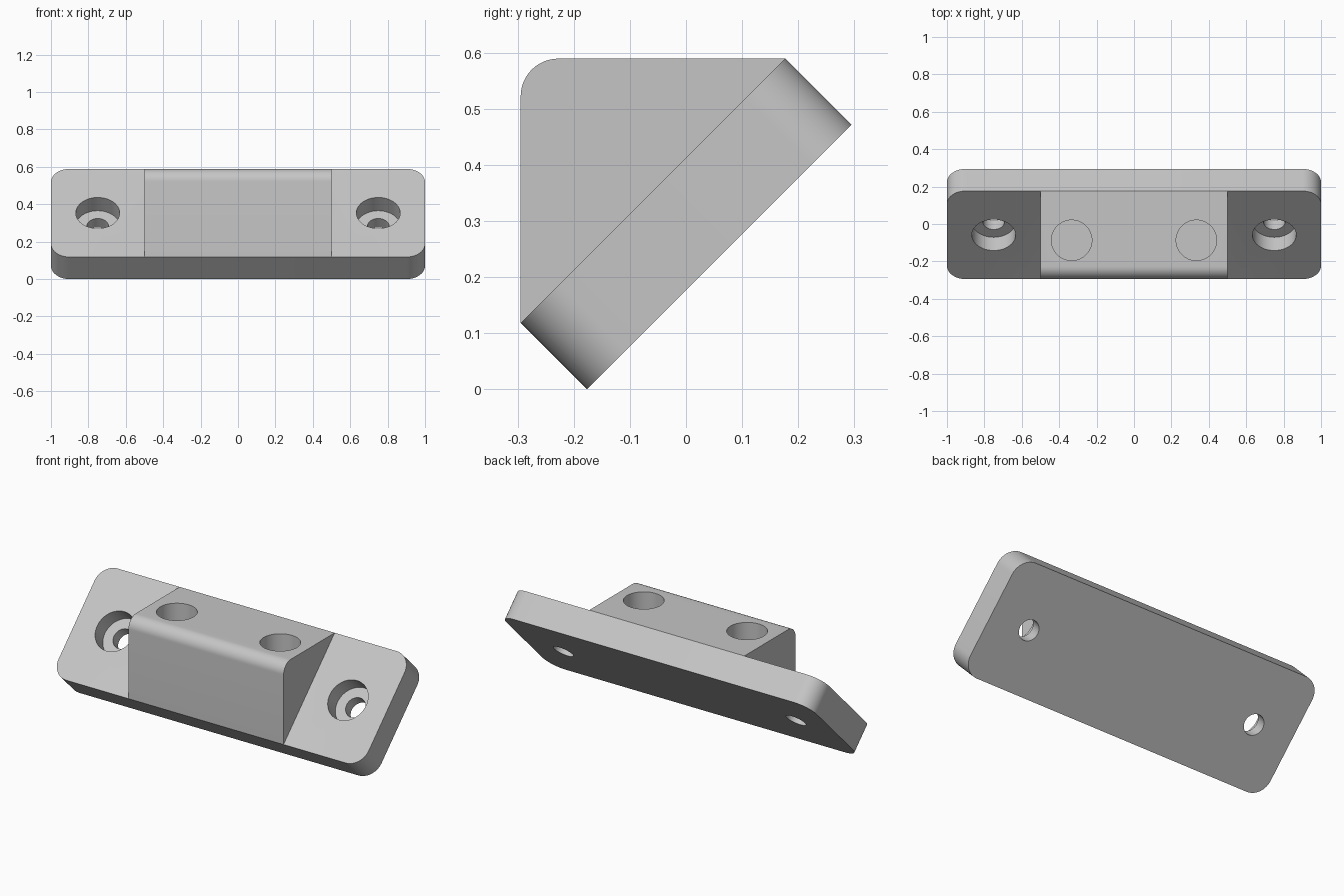
import bpy
from math import pi, cos, sin, sqrt
from mathutils import Matrix, Vector
import bmesh

if "Cube" in bpy.data.objects:
    bpy.data.objects.remove(bpy.data.objects["Cube"])

LENGTH, WIDTH, THICK = 2.0, 2 / 3, 1 / 6      # tilted plate
CORNER, FILLET = 0.1, 0.067                   # corner radii
S = sqrt(0.5)
HALF = (WIDTH + THICK) * S / 2                # half depth of the model
TOP = 2 * HALF
# plate frame: tilted 45 degrees, local z points out of the mounting face
TILT = Matrix.Translation((0, THICK * S / 2, WIDTH * S / 2)) @ Matrix.Rotation(pi / 4, 4, 'X')

grey = bpy.data.materials.new("light_grey")
grey.use_nodes = True
colour = (0.56, 0.56, 0.56, 1)
grey.diffuse_color = colour
grey.node_tree.nodes["Principled BSDF"].inputs["Base Color"].default_value = colour


def arc(cx, cy, r, start, steps=12):
    return [(cx + r * cos(start + pi / 2 * i / steps), cy + r * sin(start + pi / 2 * i / steps))
            for i in range(steps + 1)]


def prism(name, points, offset, matrix):
    """Extrude a closed 3D outline along an offset."""
    bm = bmesh.new()
    face = bm.faces.new([bm.verts.new(p) for p in points])
    ext = bmesh.ops.extrude_face_region(bm, geom=[face])
    moved = [v for v in ext["geom"] if isinstance(v, bmesh.types.BMVert)]
    bmesh.ops.translate(bm, verts=moved, vec=Vector(offset))
    bmesh.ops.recalc_face_normals(bm, faces=bm.faces)
    bmesh.ops.transform(bm, matrix=matrix, verts=bm.verts)
    return finish(name, bm)


def cylinder(name, x, y, radius, z0, z1, matrix):
    bm = bmesh.new()
    place = matrix @ Matrix.Translation((x, y, (z0 + z1) / 2))
    bmesh.ops.create_cone(bm, cap_ends=True, segments=64, radius1=radius, radius2=radius,
                          depth=z1 - z0, matrix=place)
    return finish(name, bm)


def finish(name, bm):
    mesh = bpy.data.meshes.new(name)
    bm.to_mesh(mesh)
    bm.free()
    mesh.materials.append(grey)
    obj = bpy.data.objects.new(name, mesh)
    bpy.context.collection.objects.link(obj)
    return obj


def combine(target, tool, operation):
    tool.hide_render = True
    mod = target.modifiers.new(operation.lower(), 'BOOLEAN')
    mod.operation, mod.solver, mod.object = operation, 'EXACT', tool
    bpy.context.view_layer.objects.active = target
    bpy.ops.object.modifier_apply(modifier=mod.name)
    bpy.data.objects.remove(tool)


# rounded mounting plate
cx, cy = LENGTH / 2 - CORNER, WIDTH / 2 - CORNER
outline = []
for i, (sx, sy) in enumerate([(1, 1), (-1, 1), (-1, -1), (1, -1)]):
    outline += arc(sx * cx, sy * cy, CORNER, i * pi / 2)
bracket = prism("angled_bracket", [(x, y, 0) for x, y in outline], (0, 0, THICK), TILT)

# wedge block, its hidden tip sunk into the plate
profile = [(-HALF, THICK * S), (0, TOP / 2), (HALF - THICK * S, TOP)]
profile += arc(-HALF + FILLET, TOP - FILLET, FILLET, pi / 2)
wedge = prism("wedge_block", [(-0.5, y, z) for y, z in profile], (1, 0, 0), Matrix.Identity(4))
combine(bracket, wedge, 'UNION')

# counterbored screw holes in the plate, round pockets in the block top
for side in (-1, 1):
    for cutter in (
            cylinder("screw_hole", side * 0.75, 0, 0.058, -0.1, 0.3, TILT),
            cylinder("counterbore", side * 0.75, 0, 0.117, THICK - 0.1, 0.3, TILT),
            cylinder("pocket", side / 3, -0.087, 0.108, TOP - 0.117, TOP + 0.1, Matrix.Identity(4))):
        combine(bracket, cutter, 'DIFFERENCE')

bpy.ops.object.select_all(action='DESELECT')
bracket.select_set(True)
bpy.context.view_layer.objects.active = bracket
bpy.ops.object.shade_smooth_by_angle(angle=pi / 6)
